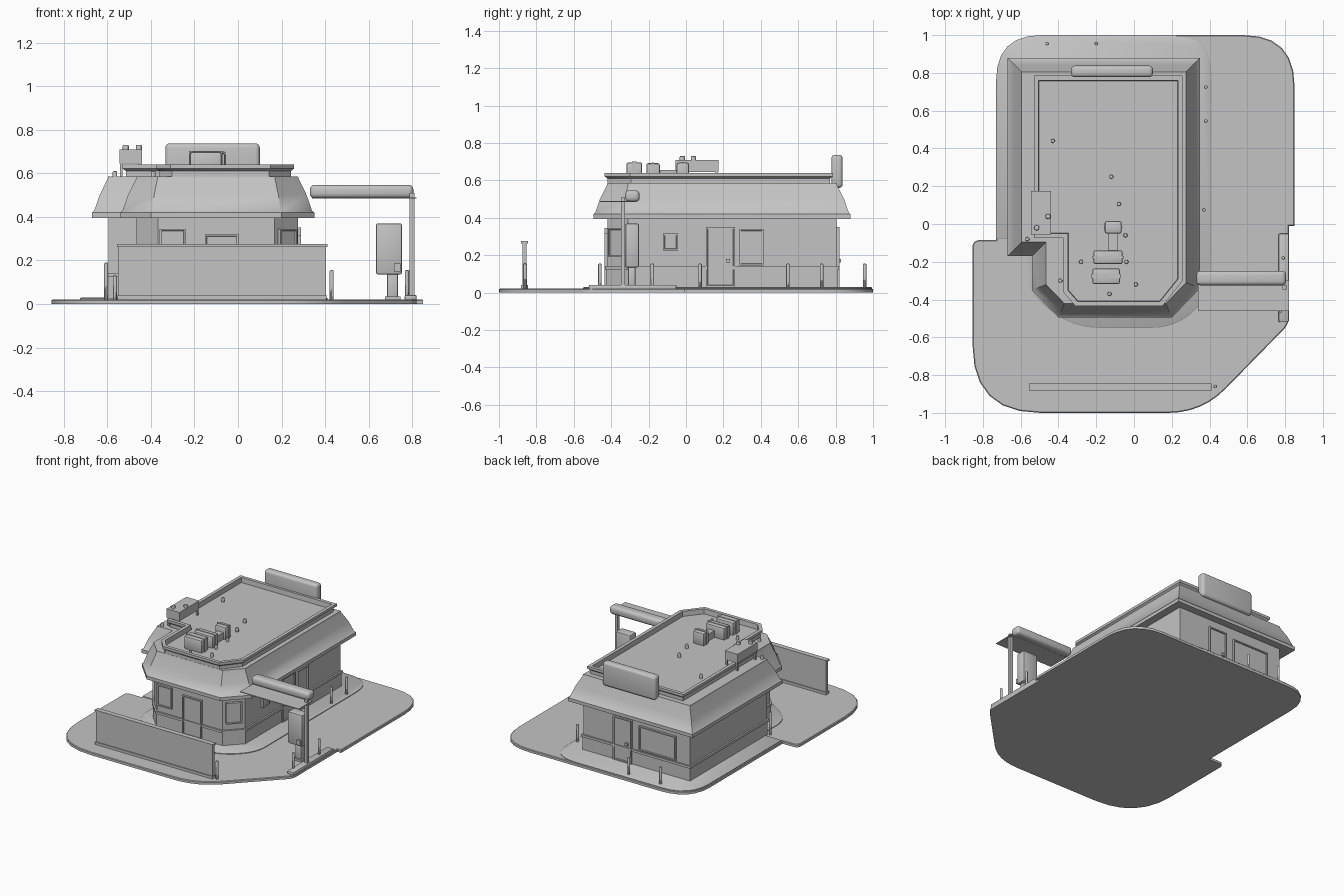
import bpy, bmesh, math
from mathutils import Vector, Matrix

if "Cube" in bpy.data.objects:
    bpy.data.objects.remove(bpy.data.objects["Cube"])

grey = bpy.data.materials.new("plain_grey")
grey.diffuse_color = (0.55, 0.55, 0.55, 1)
grey.use_nodes = True
grey.node_tree.nodes["Principled BSDF"].inputs["Base Color"].default_value = grey.diffuse_color


def finish(name, bm, smooth=True):
    bmesh.ops.recalc_face_normals(bm, faces=bm.faces)
    me = bpy.data.meshes.new(name)
    bm.to_mesh(me)
    bm.free()
    me.materials.append(grey)
    ob = bpy.data.objects.new(name, me)
    bpy.context.collection.objects.link(ob)
    if smooth:
        bpy.ops.object.select_all(action='DESELECT')
        ob.select_set(True)
        bpy.context.view_layer.objects.active = ob
        bpy.ops.object.shade_smooth_by_angle(angle=math.radians(35))
    return ob


def offset(poly, d):
    """Move every edge of a counter-clockwise outline inwards by d."""
    out, n = [], len(poly)
    for i in range(n):
        a, b, c = (Vector(poly[k % n]) for k in (i - 1, i, i + 1))
        u, v = (b - a).normalized(), (c - b).normalized()
        n1, n2 = Vector((-u.y, u.x)), Vector((-v.y, v.x))
        out.append(tuple(b + (n1 + n2) * d / (1 + n1.dot(n2))))
    return out


def rounded(corners, steps=6):
    """Outline from (x, y, radius) corners."""
    out, n = [], len(corners)
    for i, (x, y, r) in enumerate(corners):
        b = Vector((x, y))
        if r == 0:
            out.append((x, y))
            continue
        p = b + (Vector(corners[i - 1][:2]) - b).normalized() * r
        q = b + (Vector(corners[(i + 1) % n][:2]) - b).normalized() * r
        for k in range(steps + 1):
            t = k / steps
            w = p * (1 - t) ** 2 + b * 2 * t * (1 - t) * 1.0 + q * t * t
            out.append(tuple(w))
    return out


def loft(name, rings):
    """Skin a stack of (outline, z) rings and cap both ends."""
    bm = bmesh.new()
    rows = [[bm.verts.new((x, y, z)) for x, y in poly] for poly, z in rings]
    for lo, hi in zip(rows, rows[1:]):
        for i in range(len(lo)):
            j = (i + 1) % len(lo)
            bm.faces.new((lo[i], lo[j], hi[j], hi[i]))
    bm.faces.new(rows[0][::-1])
    bm.faces.new(rows[-1])
    return finish(name, bm)


def box(name, x0, x1, y0, y1, z0, z1, bevel=0.0, seg=3):
    bm = bmesh.new()
    m = Matrix.Translation(((x0 + x1) / 2, (y0 + y1) / 2, (z0 + z1) / 2))
    m = m @ Matrix.Diagonal((x1 - x0, y1 - y0, z1 - z0, 1))
    bmesh.ops.create_cube(bm, size=1, matrix=m)
    if bevel:
        bmesh.ops.bevel(bm, geom=bm.edges[:], offset=bevel, segments=seg,
                        profile=0.5, affect='EDGES')
    return finish(name, bm, bevel > 0)


def post(name, x, y, z0, z1, r, sides=10, cap=0.0):
    bm = bmesh.new()
    bmesh.ops.create_cone(bm, cap_ends=True, segments=sides, radius1=r, radius2=r,
                          depth=z1 - z0, matrix=Matrix.Translation((x, y, (z0 + z1) / 2)))
    if cap:
        top = [e for e in bm.edges if all(v.co.z > z1 - 1e-5 for v in e.verts)]
        bmesh.ops.bevel(bm, geom=top, offset=cap, segments=2, profile=0.5, affect='EDGES')
    return finish(name, bm)


def opening(name, x, y, angle, width, z0, z1):
    """Framed, recessed panel on a wall; angle 0 faces the front."""
    bm = bmesh.new()
    bmesh.ops.create_cube(bm, size=1, matrix=Matrix.Diagonal((width, 0.02, z1 - z0, 1)))
    front = [f for f in bm.faces if f.normal.y < -0.9]
    bmesh.ops.inset_region(bm, faces=front, thickness=0.012)
    bmesh.ops.inset_region(bm, faces=front, thickness=0.002, depth=-0.008)
    bm.transform(Matrix.Translation((x, y, (z0 + z1) / 2))
                 @ Matrix.Rotation(math.radians(angle), 4, 'Z'))
    return finish(name, bm, False)


# Ground: lot slab, raised pavement round the building, kerb island
lot = rounded([(-0.73, 1.0, 0.24), (-0.73, -0.085, 0), (-0.855, -0.085, 0.04),
               (-0.855, -1.0, 0.36), (0.36, -1.0, 0.18), (0.82, -0.53, 0.04),
               (0.82, -0.01, 0), (0.85, -0.01, 0), (0.85, 1.0, 0.27)])
loft("lot_slab", [(lot, 0), (lot, 0.017), (offset(lot, 0.005), 0.021)])
walk = rounded([(-0.725, 0.995, 0.23), (-0.725, -0.08, 0), (-0.56, -0.08, 0), (-0.56, -0.36, 0.1),
                (-0.33, -0.55, 0.15), (0.24, -0.55, 0.15), (0.41, -0.36, 0.1), (0.41, 0.995, 0.2)])
loft("pavement", [(walk, 0.012), (walk, 0.026), (offset(walk, 0.006), 0.03)])
box("kerb_island", 0.765, 0.82, -0.52, -0.05, 0.015, 0.042, 0.008, 2)

# Walls with base course and trim rail
eave = [(-0.67, 0.88), (-0.67, -0.17), (-0.54, -0.17), (-0.54, -0.35),
        (-0.4, -0.495), (0.2, -0.495), (0.35, -0.34), (0.35, 0.88)]
wall = offset(eave, 0.075)
loft("walls", [(wall, 0.025), (wall, 0.41)])
loft("base_course", [(offset(wall, -0.004), 0.025), (offset(wall, -0.004), 0.125)])
loft("trim_rail", [(offset(wall, -0.012), 0.125), (offset(wall, -0.012), 0.142)])

# Sloped mansard roof
loft("mansard_roof", [(offset(eave, 0.07), 0.41), (offset(eave, 0.012), 0.395), (eave, 0.395),
                      (eave, 0.42), (offset(eave, 0.01), 0.428), (offset(eave, 0.035), 0.50),
                      (offset(eave, 0.072), 0.575), (offset(eave, 0.074), 0.585)])

# Parapet around the sunken roof deck
par = [(-0.53, 0.785), (-0.53, -0.075), (-0.375, -0.075), (-0.375, -0.36),
       (-0.31, -0.435), (0.15, -0.435), (0.258, -0.30), (0.258, 0.785)]
loft("parapet_and_deck", [(offset(par, 0.015), 0.575), (offset(par, 0.015), 0.61),
                          (par, 0.622), (par, 0.641), (offset(par, 0.025), 0.641),
                          (offset(par, 0.028), 0.605)])

# Doors and windows
opening("front_door", -0.075, -0.425, 0, 0.155, 0.03, 0.32)
opening("front_window_left", -0.30, -0.425, 0, 0.12, 0.19, 0.345)
opening("front_window_right", 0.228, -0.372, 45, 0.11, 0.19, 0.345)
opening("side_window_small", 0.28, -0.083, 90, 0.08, 0.225, 0.315)
opening("side_door", 0.28, 0.185, 90, 0.155, 0.03, 0.35)
opening("side_window_large", 0.28, 0.35, 90, 0.13, 0.145, 0.34)
opening("back_door", -0.05, 0.81, 180, 0.15, 0.03, 0.35)
opening("back_window", -0.335, 0.81, 180, 0.30, 0.15, 0.33)
box("side_door_handle", 0.285, 0.30, 0.215, 0.235, 0.16, 0.18)
box("back_door_handle", -0.10, -0.08, 0.815, 0.83, 0.16, 0.18)

# Rounded sign panel at the back of the roof
box("roof_sign", -0.333, 0.10, 0.777, 0.838, 0.56, 0.737, 0.02, 4)

# Low screen wall at the front
box("screen_wall", -0.55, 0.405, -0.875, -0.852, 0.015, 0.265)
box("screen_wall_cap", -0.555, 0.41, -0.882, -0.845, 0.262, 0.276)
box("screen_wall_plinth", -0.552, 0.407, -0.882, -0.845, 0.015, 0.04)

# Drive-through arm with canopy sheet, post and menu board
box("clearance_beam", 0.33, 0.805, -0.325, -0.248, 0.485, 0.547, 0.022, 4)
box("canopy_sheet", 0.34, 0.82, -0.46, -0.30, 0.484, 0.489)
box("beam_post", 0.787, 0.81, -0.348, -0.325, 0.02, 0.51)
box("menu_pedestal", 0.683, 0.735, -0.31, -0.27, 0.015, 0.14, 0.008, 2)
box("menu_pedestal_foot", 0.675, 0.745, -0.32, -0.26, 0.015, 0.035)
box("menu_board", 0.633, 0.753, -0.325, -0.252, 0.135, 0.37, 0.01, 2)
box("menu_speaker", 0.715, 0.745, -0.34, -0.322, 0.15, 0.185)

# Bollards
for i, (x, y, top) in enumerate([(-0.46, 0.955, 0.155), (-0.2, 0.955, 0.155), (0.38, 0.725, 0.155),
                                 (0.38, 0.545, 0.155), (0.37, 0.075, 0.155), (0.43, -0.86, 0.155),
                                 (0.79, -0.18, 0.155), (0.775, -0.46, 0.155),
                                 (-0.605, -0.12, 0.19), (-0.565, -0.13, 0.13)]):
    post(f"bollard_{i + 1}", x, y, 0.015, top, 0.0095, 10, 0.005)

# Rooftop equipment
for i, (x0, x1, y0, y1, top) in enumerate([(-0.155, -0.065, -0.05, 0.015, 0.695),
                                           (-0.215, -0.06, -0.212, -0.14, 0.692),
                                           (-0.22, -0.075, -0.318, -0.235, 0.697)]):
    box(f"roof_unit_{i + 1}", x0, x1, y0, y1, 0.60, top, 0.01, 2)
    box(f"roof_unit_rib_{i + 1}", x0 - 0.004, x1 + 0.004, y0 + 0.03, y1 - 0.03, 0.60, top + 0.004)
box("roof_unit_duct", -0.135, -0.085, -0.15, -0.04, 0.60, 0.655)

# Side air handler on two raised sloping supports
box("air_handler", -0.545, -0.44, -0.055, 0.175, 0.645, 0.71)
for i, x in enumerate((-0.535, -0.45)):
    for y in (-0.045, 0.165):
        box(f"handler_leg_{i + 1}", x - 0.006, x + 0.006, y - 0.006, y + 0.006, 0.58, 0.65)
for i, y in enumerate((0.03, 0.09)):
    post(f"handler_vent_{i + 1}", -0.515 + 0.06 * i, y - 0.05, 0.70, 0.73, 0.014, 12, 0.005)

# Small roof vents
for i, (x, y) in enumerate([(-0.43, 0.44), (-0.12, 0.25), (-0.08, 0.105), (-0.045, -0.06),
                            (-0.04, -0.2), (-0.28, -0.2), (0.01, -0.32), (-0.13, -0.37)]):
    post(f"roof_vent_{i + 1}", x, y, 0.60, 0.635, 0.011, 10, 0.005)
for i, (x, y) in enumerate([(-0.565, -0.08), (-0.39, -0.3)]):
    post(f"ledge_vent_{i + 1}", x, y, 0.57, 0.61, 0.011, 10, 0.005)
